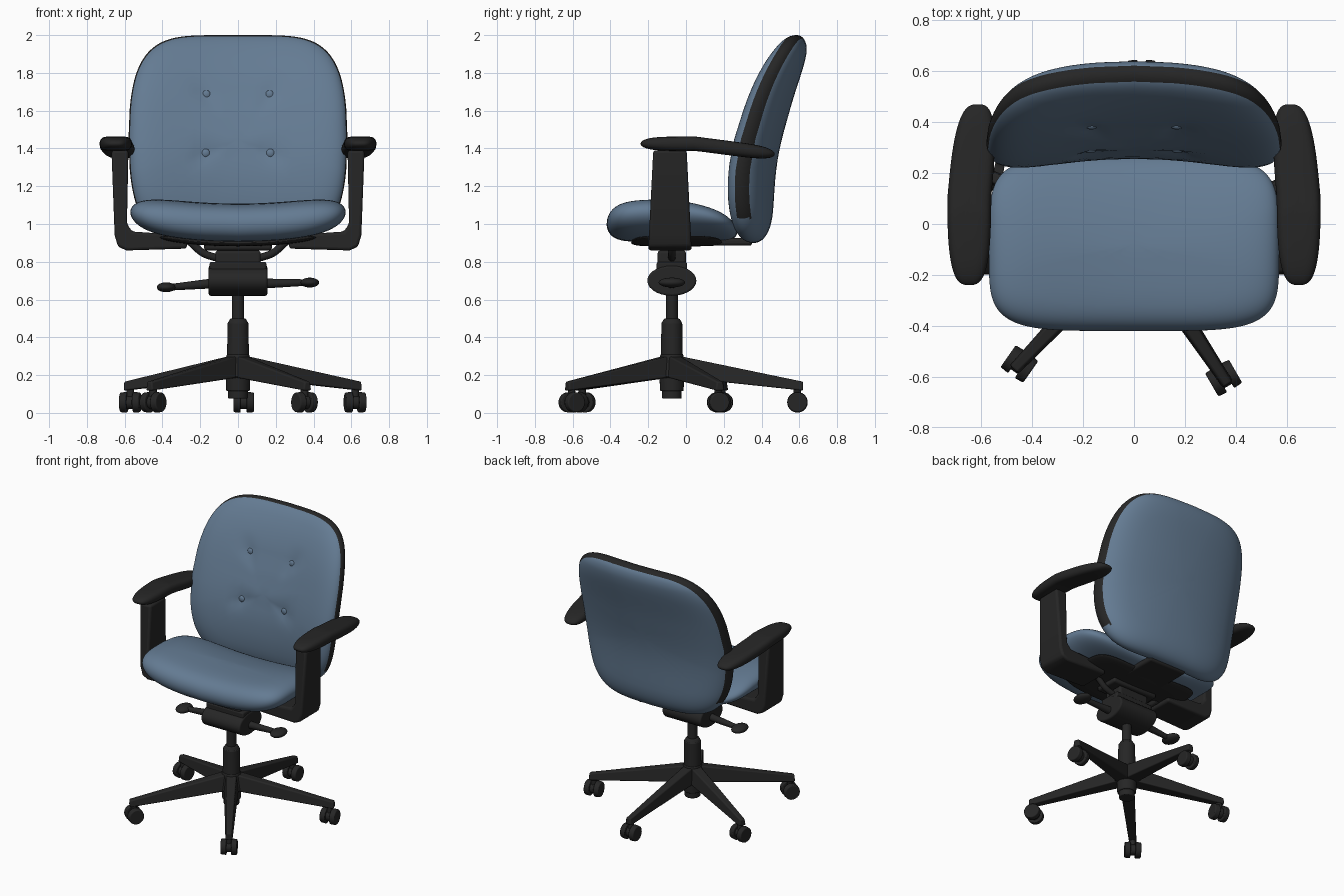
import bpy, bmesh, math
from mathutils import Vector, Matrix

cube = bpy.data.objects.get("Cube")
if cube:
    bpy.data.objects.remove(cube, do_unlink=True)


def material(name, rgb):
    m = bpy.data.materials.new(name)
    m.use_nodes = True
    m.diffuse_color = (*rgb, 1)
    node = next(n for n in m.node_tree.nodes if n.type == 'BSDF_PRINCIPLED')
    node.inputs["Base Color"].default_value = (*rgb, 1)
    return m


BLUE = material("blue_fabric", (0.127, 0.198, 0.29))
DARK = material("dark_plastic", (0.019, 0.019, 0.019))
HUB_Y = -0.075


def finish(name, bm, mats, bevel=0, angle=40):
    bmesh.ops.recalc_face_normals(bm, faces=bm.faces)
    mesh = bpy.data.meshes.new(name)
    bm.to_mesh(mesh)
    bm.free()
    ob = bpy.data.objects.new(name, mesh)
    bpy.context.collection.objects.link(ob)
    for m in mats:
        mesh.materials.append(m)
    if bevel:
        mod = ob.modifiers.new("soft_edges", 'BEVEL')
        mod.width, mod.segments = bevel, 3
    bpy.ops.object.select_all(action='DESELECT')
    ob.select_set(True)
    bpy.context.view_layer.objects.active = ob
    bpy.ops.object.shade_smooth_by_angle(angle=math.radians(angle))
    return ob


def rod(name, parts, squash=(1, 1, 1), bevel=0.006):
    """Tapered round sections, each given as start, end and two radii."""
    bm = bmesh.new()
    for a, b, r1, r2 in parts:
        a, b = Vector(a), Vector(b)
        turn = (b - a).to_track_quat('Z', 'Y').to_matrix().to_4x4()
        place = Matrix.Translation((a + b) / 2) @ Matrix.Diagonal((*squash, 1)) @ turn
        bmesh.ops.create_cone(bm, cap_ends=True, segments=28, radius1=r1, radius2=r2,
                              depth=(b - a).length, matrix=place)
    return finish(name, bm, [DARK], bevel)


def box(name, center, size, bevel=0.015):
    bm = bmesh.new()
    bmesh.ops.create_cube(bm, size=1, matrix=Matrix.Translation(center) @ Matrix.Diagonal((*size, 1)))
    return finish(name, bm, [DARK], bevel)


def ball(name, center, size, mat):
    bm = bmesh.new()
    bmesh.ops.create_uvsphere(bm, u_segments=24, v_segments=14, radius=1,
                              matrix=Matrix.Translation(center) @ Matrix.Diagonal((*size, 1)))
    return finish(name, bm, [mat])


def cushion(name, half_u, half_v, power, place, mats, band=None, segs=96):
    """Puffy rounded slab: concentric rings over a superellipse outline.
    place(u, v, w) maps plan and depth (-1 to 1) into space."""
    flat = [(0.1 * i, -math.sqrt(1 - (0.1 * i) ** 6)) for i in range(1, 8)]
    side = []
    for deg in range(-65, 66, 5):
        a = math.radians(deg)
        side.append((math.cos(a) ** (1 / 3), math.sin(a)))
    rings = flat + side + [(s, -w) for s, w in reversed(flat)]
    bm = bmesh.new()
    rows = []
    for s, w in rings:
        row = []
        for k in range(segs):
            t = 2 * math.pi * k / segs
            c, d = math.cos(t), math.sin(t)
            u = math.copysign(abs(c) ** (2 / power), c) * half_u * s
            v = math.copysign(abs(d) ** (2 / power), d) * half_v * s
            row.append(bm.verts.new(place(u, v, w)))
        rows.append(row)
    for i in range(len(rows) - 1):
        mid = (rings[i][1] + rings[i + 1][1]) / 2
        for k in range(segs):
            j = (k + 1) % segs
            f = bm.faces.new((rows[i][k], rows[i][j], rows[i + 1][j], rows[i + 1][k]))
            if band and band(mid, f.calc_center_median()):
                f.material_index = 1
    for row, w in ((rows[0], -1), (rows[-1], 1)):
        tip = bm.verts.new(place(0, 0, w))
        for k in range(segs):
            bm.faces.new((row[k], row[(k + 1) % segs], tip))
    return finish(name, bm, mats, angle=60)


# Backrest: leaning, wrapped forward at the sides, tufted at four buttons
BUTTONS = [(x, z) for x in (-0.172, 0.172) for z in (1.375, 1.685)]
LEAN = [(0.9, 0.36), (1.2, 0.36), (1.4, 0.385), (1.7, 0.475), (2.0, 0.595)]


def lean(z):
    z = min(max(z, LEAN[0][0]), LEAN[-1][0])
    for (z0, y0), (z1, y1) in zip(LEAN, LEAN[1:]):
        if z <= z1:
            return y0 + (y1 - y0) * (z - z0) / (z1 - z0)


def back_place(u, v, w):
    z = 1.45 + v
    x = u * (1 - 0.13 * (v / 0.55) ** 2)
    center = sum(lean(z + d) for d in (-0.08, -0.04, 0, 0.04, 0.08)) / 5
    y = center + w * (0.107 - 0.02 * max(0, v)) - 0.25 * x * x
    if w < -0.5:
        for bx, bz in BUTTONS:
            y += 0.016 * math.exp(-((x - bx) ** 2 + (z - bz) ** 2) / 0.0025)
        for bz in (1.375, 1.685):
            y += 0.006 * math.exp(-((z - bz) / 0.04) ** 2 - (x / 0.22) ** 4)
    return Vector((x, y, z))


cushion("backrest", 0.58, 0.55, 5, back_place, [BLUE, DARK],
        lambda w, c: -0.22 < w < 0.45 and c.z > 1.03, segs=128)
for bx, bz in BUTTONS:
    spot = back_place(bx, bz - 1.45, -1)
    ball("back_button", spot, (0.023, 0.012, 0.023), BLUE)


# Seat: dished across, dropping towards the rear
def seat_place(u, v, w):
    y = v - 0.075
    rear, front = max(0, y + 0.1), max(0, -0.1 - y)
    z = 1.008 + 0.17 * u * u - 0.4 * rear ** 2 - 0.1 * front ** 2
    return Vector((u * (1 - 0.15 * rear * rear), y, z + w * (0.1 - 0.1 * rear)))


cushion("seat", 0.57, 0.345, 4.8, seat_place, [BLUE])
cushion("seat_pan", 0.42, 0.24, 5,
        lambda u, v, w: Vector((u, v - 0.05, 0.9 + 0.17 * u * u + 0.018 * w)), [DARK])
box("back_support", (0, 0.2, 0.905), (0.3, 0.3, 0.04))

# Arms
ARM = [(0.27, 0.87), (0.59, 0.86), (0.635, 0.88), (0.653, 0.94), (0.67, 1.39),
       (0.58, 1.39), (0.588, 1.0), (0.56, 0.96), (0.27, 0.94)]
for side, label in ((1, "left"), (-1, "right")):
    bm = bmesh.new()
    loops = []
    for d in (-1, 1):
        loops.append([bm.verts.new((side * x, -0.085 + d * (0.115 - 0.05 * (z - 0.86)), z))
                      for x, z in ARM])
    for loop in loops:
        bm.faces.new(loop)
    for k in range(len(ARM)):
        j = (k + 1) % len(ARM)
        bm.faces.new((loops[0][k], loops[0][j], loops[1][j], loops[1][k]))
    finish(label + "_arm_bracket", bm, [DARK], 0.015)

    def pad_place(u, v, w):
        y = v + 0.115
        x = 0.647 - 0.09 * max(0, y - 0.1) + u
        return Vector((side * x, y, 1.425 - 0.13 * max(0, y - 0.05) + 0.038 * w))

    cushion(label + "_arm_pad", 0.086, 0.355, 3, pad_place, [DARK], segs=64)

# Tilt mechanism, bridge tube and levers
rod("tilt_housing", [((-0.155, HUB_Y, 0.7), (0.155, HUB_Y, 0.7), 0.1, 0.1)], (1, 1.3, 0.8), 0.01)
box("tilt_block", (0, HUB_Y, 0.8), (0.24, 0.15, 0.12))
box("tilt_cap", (0, HUB_Y, 0.775), (0.3, 0.16, 0.05), 0.01)
box("mount_block", (0, HUB_Y, 0.88), (0.36, 0.18, 0.04))
curve = bpy.data.curves.new("bridge_tube", 'CURVE')
curve.dimensions = '3D'
curve.bevel_depth = 0.02
spline = curve.splines.new('BEZIER')
path = [(-0.26, 0.91), (-0.16, 0.835), (0.16, 0.835), (0.26, 0.91)]
spline.bezier_points.add(len(path) - 1)
for p, (x, z) in zip(spline.bezier_points, path):
    p.co = (x, HUB_Y, z)
    p.handle_left_type = p.handle_right_type = 'AUTO'
curve.materials.append(DARK)
bpy.context.collection.objects.link(bpy.data.objects.new("bridge_tube", curve))
for side, z, label in ((1, 0.69, "left"), (-1, 0.665, "right")):
    rod(label + "_lever", [((side * 0.14, HUB_Y, 0.685), (side * 0.36, HUB_Y, z), 0.026, 0.017)])
    ball(label + "_lever_paddle", (side * 0.38, HUB_Y, z), (0.05, 0.07, 0.026), DARK)

# Column
rod("column", [((0, HUB_Y, a), (0, HUB_Y, b), r, q) for a, b, r, q in (
    (0.075, 0.13, 0.052, 0.052), (0.115, 0.2, 0.062, 0.066), (0.19, 0.31, 0.085, 0.06),
    (0.3, 0.48, 0.058, 0.055), (0.475, 0.5, 0.055, 0.04), (0.49, 0.66, 0.032, 0.032))])

# Five star legs with twin wheel casters: caster x, y and yaw in degrees
CASTERS = [(0.62, 0.17, 10), (0.03, 0.59, 0), (-0.57, 0.19, -10), (-0.45, -0.55, -35), (0.352, -0.605, 30)]
for x, y, yaw in CASTERS:
    out = Vector((x, y - HUB_Y, 0))
    length = out.length + 0.03
    out.normalize()
    across = Vector((-out.y, out.x, 0))
    bm = bmesh.new()
    ends = []
    for r, w, low, high in ((0.02, 0.05, 0.19, 0.305), (length, 0.025, 0.118, 0.165)):
        mid = Vector((0, HUB_Y, 0)) + out * r
        ends.append([bm.verts.new(mid + across * s * k + Vector((0, 0, h)))
                     for s, k, h in ((-1, w, low), (1, w, low), (1, w * 0.7, high), (-1, w * 0.7, high))])
    for loop in ends:
        bm.faces.new(loop)
    for k in range(4):
        j = (k + 1) % 4
        bm.faces.new((ends[0][k], ends[0][j], ends[1][j], ends[1][k]))
    finish("base_leg", bm, [DARK], 0.008)
    axle = Vector((math.cos(math.radians(yaw)), math.sin(math.radians(yaw)), 0))
    hub = Vector((x, y, 0.056))
    rod("caster_wheels", [(hub + axle * s * 0.016, hub + axle * s * 0.054, 0.055, 0.052) for s in (-1, 1)])
    rod("caster_stem", [(hub - axle * 0.02, hub + axle * 0.02, 0.036, 0.036),
                        (hub, hub + Vector((0, 0, 0.09)), 0.02, 0.02)])
